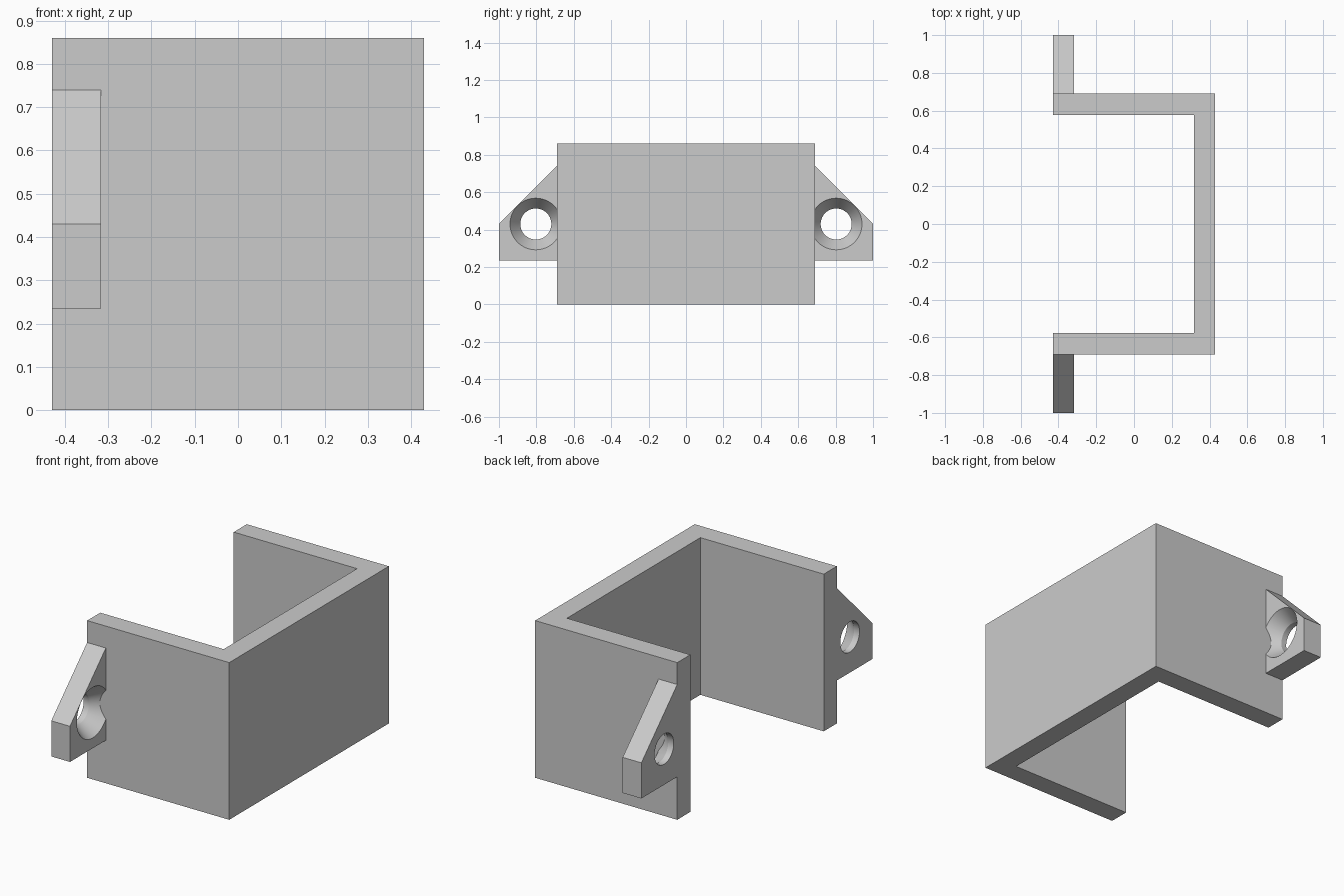
import bpy
import bmesh
from math import cos, sin, pi, radians
from mathutils import Vector

cube = bpy.data.objects.get("Cube")
if cube:
    bpy.data.objects.remove(cube, do_unlink=True)

HALF_X, HALF_Y, HEIGHT, THICK = 0.43, 0.69, 0.86, 0.113
EAR_X = -HALF_X + THICK          # inner face of the mounting ears
HOLE_Y, HOLE_Z = 0.803, 0.43

grey = bpy.data.materials.new("plain_grey")
grey.use_nodes = True
grey.diffuse_color = (0.6, 0.6, 0.6, 1)
grey.node_tree.nodes["Principled BSDF"].inputs["Base Color"].default_value = (0.6, 0.6, 0.6, 1)


def add_object(name, bm):
    bmesh.ops.recalc_face_normals(bm, faces=bm.faces)
    mesh = bpy.data.meshes.new(name)
    bm.to_mesh(mesh)
    bm.free()
    mesh.materials.append(grey)
    obj = bpy.data.objects.new(name, mesh)
    bpy.context.collection.objects.link(obj)
    return obj


def prism(name, points, direction):
    """Extrude a closed outline along a direction."""
    bm = bmesh.new()
    face = bm.faces.new([bm.verts.new(p) for p in points])
    grown = bmesh.ops.extrude_face_region(bm, geom=[face])["geom"]
    verts = [g for g in grown if isinstance(g, bmesh.types.BMVert)]
    bmesh.ops.translate(bm, verts=verts, vec=Vector(direction))
    return add_object(name, bm)


def lathe_x(name, profile, y, z, sides=64):
    """Closed solid of revolution about a line parallel to x."""
    bm = bmesh.new()
    rings = [[bm.verts.new((x, y + r * cos(2 * pi * i / sides), z + r * sin(2 * pi * i / sides)))
              for i in range(sides)] for x, r in profile]
    for a, b in zip(rings, rings[1:]):
        for i in range(sides):
            j = (i + 1) % sides
            bm.faces.new((a[i], a[j], b[j], b[i]))
    bm.faces.new(rings[0])
    bm.faces.new(rings[-1])
    return add_object(name, bm)


# U-shaped channel
inner_x, inner_y = HALF_X - THICK, HALF_Y - THICK
outline = [(-HALF_X, -HALF_Y), (HALF_X, -HALF_Y), (HALF_X, HALF_Y), (-HALF_X, HALF_Y),
           (-HALF_X, inner_y), (inner_x, inner_y), (inner_x, -inner_y), (-HALF_X, -inner_y)]
prism("channel_body", [(x, y, 0) for x, y in outline], (0, 0, HEIGHT))

# Mounting ears with sloped tops and countersunk holes
ear_outline = [(HALF_Y, 0.235), (1, 0.235), (1, 0.43), (HALF_Y, 0.74)]
for name, side in (("front_ear", -1), ("back_ear", 1)):
    ear = prism(name, [(-HALF_X, side * y, z) for y, z in ear_outline], (THICK, 0, 0))
    cutter = lathe_x(name + "_hole_cutter",
                     [(-HALF_X - 0.05, 0.083), (EAR_X - 0.08, 0.083),
                      (EAR_X, 0.138), (EAR_X + 0.05, 0.138)],
                     side * HOLE_Y, HOLE_Z)
    cutter.hide_render = True
    cutter.hide_set(True)
    cut = ear.modifiers.new("countersunk_hole", 'BOOLEAN')
    cut.operation = 'DIFFERENCE'
    cut.solver = 'EXACT'
    cut.object = cutter

    # Apply the cut, then smooth only the round hole walls
    bpy.ops.object.select_all(action='DESELECT')
    ear.select_set(True)
    bpy.context.view_layer.objects.active = ear
    bpy.ops.object.modifier_apply(modifier=cut.name)
    bpy.data.objects.remove(cutter, do_unlink=True)
    bpy.ops.object.shade_smooth_by_angle(angle=radians(20))
